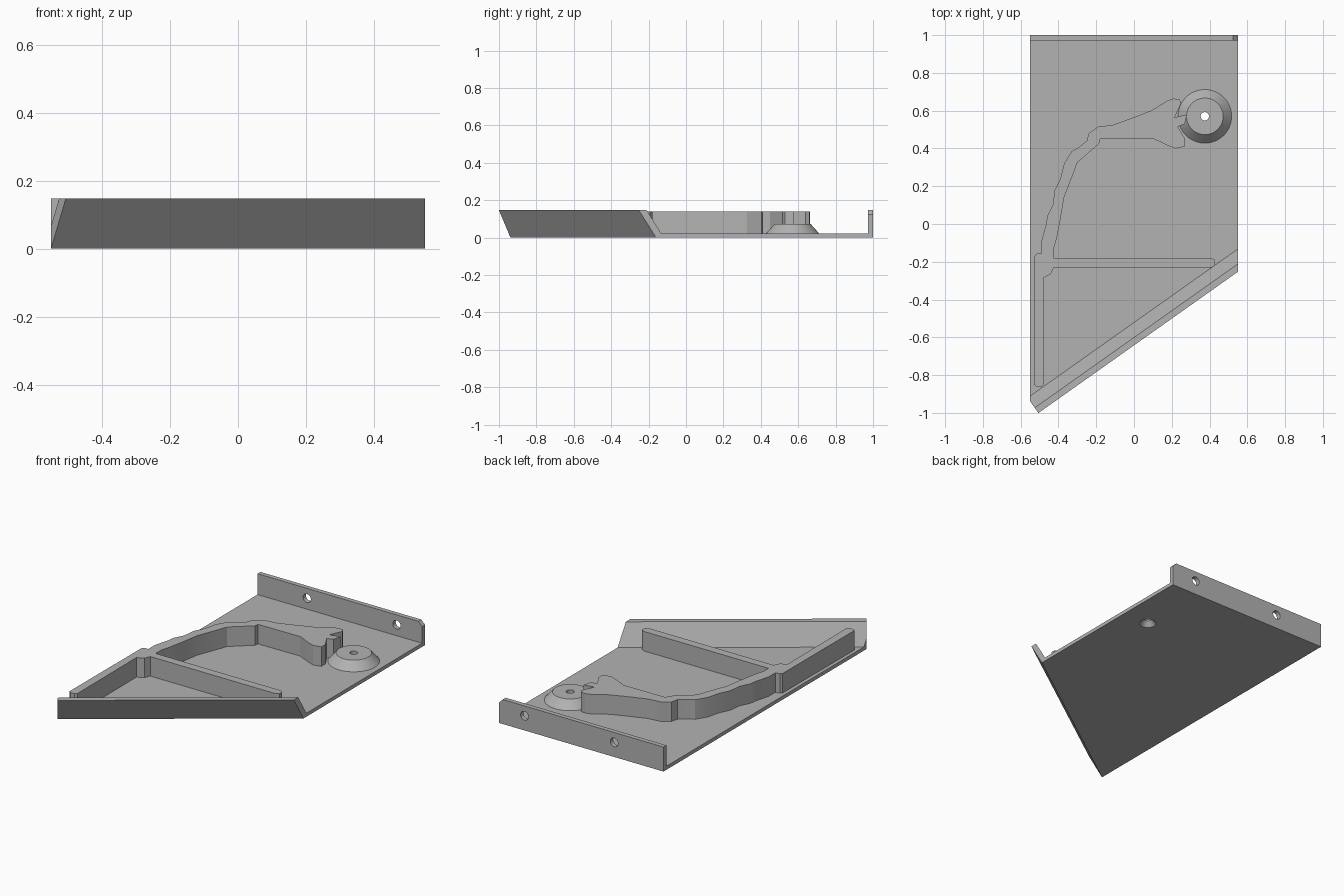
import bpy, bmesh, math
from mathutils import Matrix, Vector

if "Cube" in bpy.data.objects:
    bpy.data.objects.remove(bpy.data.objects["Cube"])

grey = bpy.data.materials.new("grey metal")
grey.use_nodes = True
COLOUR = (0.45, 0.45, 0.45, 1)
grey.diffuse_color = COLOUR
grey.node_tree.nodes["Principled BSDF"].inputs["Base Color"].default_value = COLOUR

HALF, HIGH, SHEET = 0.55, 0.148, 0.022


def finish(name, bm):
    bmesh.ops.recalc_face_normals(bm, faces=bm.faces)
    mesh = bpy.data.meshes.new(name)
    bm.to_mesh(mesh)
    bm.free()
    mesh.materials.append(grey)
    obj = bpy.data.objects.new(name, mesh)
    bpy.context.collection.objects.link(obj)
    return obj


def prism(points, low, high, matrix=Matrix()):
    """Extrude a flat outline along its local z."""
    bm = bmesh.new()
    face = bm.faces.new([bm.verts.new((x, y, low)) for x, y in points])
    new = bmesh.ops.extrude_face_region(bm, geom=[face])["geom"]
    verts = [v for v in new if isinstance(v, bmesh.types.BMVert)]
    bmesh.ops.translate(bm, verts=verts, vec=(0, 0, high - low))
    bm.transform(matrix)
    return bm


def cone(r1, r2, low, high, centre, matrix=Matrix()):
    bm = bmesh.new()
    bmesh.ops.create_cone(bm, cap_ends=True, segments=48, radius1=r1,
                          radius2=r2, depth=high - low)
    bmesh.ops.translate(bm, verts=bm.verts, vec=(*centre, (low + high) / 2))
    bm.transform(matrix)
    return bm


def combine(target, other, operation, keep=False):
    mod = target.modifiers.new("combine", "BOOLEAN")
    mod.operation, mod.object, mod.solver = operation, other, "EXACT"
    bpy.context.view_layer.objects.active = target
    bpy.ops.object.modifier_apply(modifier=mod.name)
    if not keep:
        bpy.data.objects.remove(other)


# Floor plate with a slanted front edge
slope = 0.708
front_right = -0.16
front_left = front_right - slope * 2 * HALF
tray = finish("tray", prism([(-HALF, front_left), (HALF, front_right),
                             (HALF, 1), (-HALF, 1)], 0, SHEET))

# Outward-leaning front lip, trimmed flush with the plate sides
angle = math.atan(slope)
along = Vector((math.cos(angle), math.sin(angle), 0))
outward = Vector((math.sin(angle), -math.cos(angle), 0))
frame = Matrix((outward, (0, 0, 1), along)).transposed().to_4x4()
frame.translation = (-HALF, front_left, 0)
lip = prism([(0, 0), (0.076, HIGH), (0.042, HIGH), (-0.034, 0)], 0, 1.6, frame)
for side in (-1, 1):
    cut = bmesh.ops.bisect_plane(
        lip, geom=lip.verts[:] + lip.edges[:] + lip.faces[:], dist=1e-6,
        plane_co=(side * HALF, 0, 0), plane_no=(side, 0, 0), clear_outer=True)
    edges = [e for e in cut["geom_cut"] if isinstance(e, bmesh.types.BMEdge)]
    bmesh.ops.holes_fill(lip, edges=[e for e in lip.edges if e.is_boundary])
combine(tray, finish("lip", lip), "UNION")

# Upright back flange with one clipped corner and two screw holes
upright = Matrix.Rotation(math.pi / 2, 4, "X")
flange = prism([(-HALF, 0), (HALF, 0), (HALF, HIGH - 0.025),
                (HALF - 0.025, HIGH), (-HALF, HIGH)], -1, -0.972, upright)
combine(tray, finish("flange", flange), "UNION")
for x in (-0.22, 0.38):
    hole = finish("flange_hole", cone(0.026, 0.026, -1.1, -0.9, (x, 0.088), upright))
    combine(tray, hole, "DIFFERENCE")

# Conical boss with a through hole, countersunk from below
centre = (0.375, 0.57)
boss = finish("boss", cone(0.142, 0.097, SHEET, 0.072, centre))
drill = finish("drill", cone(0.022, 0.022, -0.1, 0.2, centre))
sink = finish("sink", cone(0.05, 0.022, -0.005, 0.03, centre))
for cutter in (drill, sink):
    combine(tray, cutter, "DIFFERENCE", keep=True)
    combine(boss, cutter, "DIFFERENCE")

# Raised curved wall: outer side, forked end, inner side, cross bar, front leg
outer = [(-.53, -.85), (-.527, -.17), (-.517, -.158), (-.49, -.155), (-.49, -.09),
         (-.465, 0), (-.46, .04), (-.43, .1), (-.42, .18), (-.39, .24),
         (-.37, .32), (-.33, .385), (-.3, .4), (-.25, .44), (-.24, .48),
         (-.19, .515), (-.11, .525), (0, .565), (.09, .6), (.18, .655)]
fork = [(.21, .664), (.24, .66), (.25, .64), (.215, .565), (.28, .578),
        (.268, .53), (.232, .515), (.27, .45), (.27, .41)]
inner = [(.22, .4), (.18, .415), (.1, .453), (-.18, .45), (-.185, .425),
         (-.3, .325), (-.32, .27), (-.37, .14), (-.39, .02), (-.41, -.08),
         (-.425, -.13), (-.425, -.18)]
bar = [(.41, -.18), (.43, -.192), (.43, -.218), (.41, -.23), (-.425, -.23),
       (-.44, -.265), (-.48, -.285), (-.477, -.85), (-.49, -.862), (-.515, -.862)]
wall = finish("curved_wall", prism(outer + fork + inner + bar, SHEET, 0.14))

for obj in (tray, boss, wall):
    bpy.ops.object.select_all(action="DESELECT")
    obj.select_set(True)
    bpy.context.view_layer.objects.active = obj
    bpy.ops.object.shade_smooth_by_angle(angle=math.radians(20))
